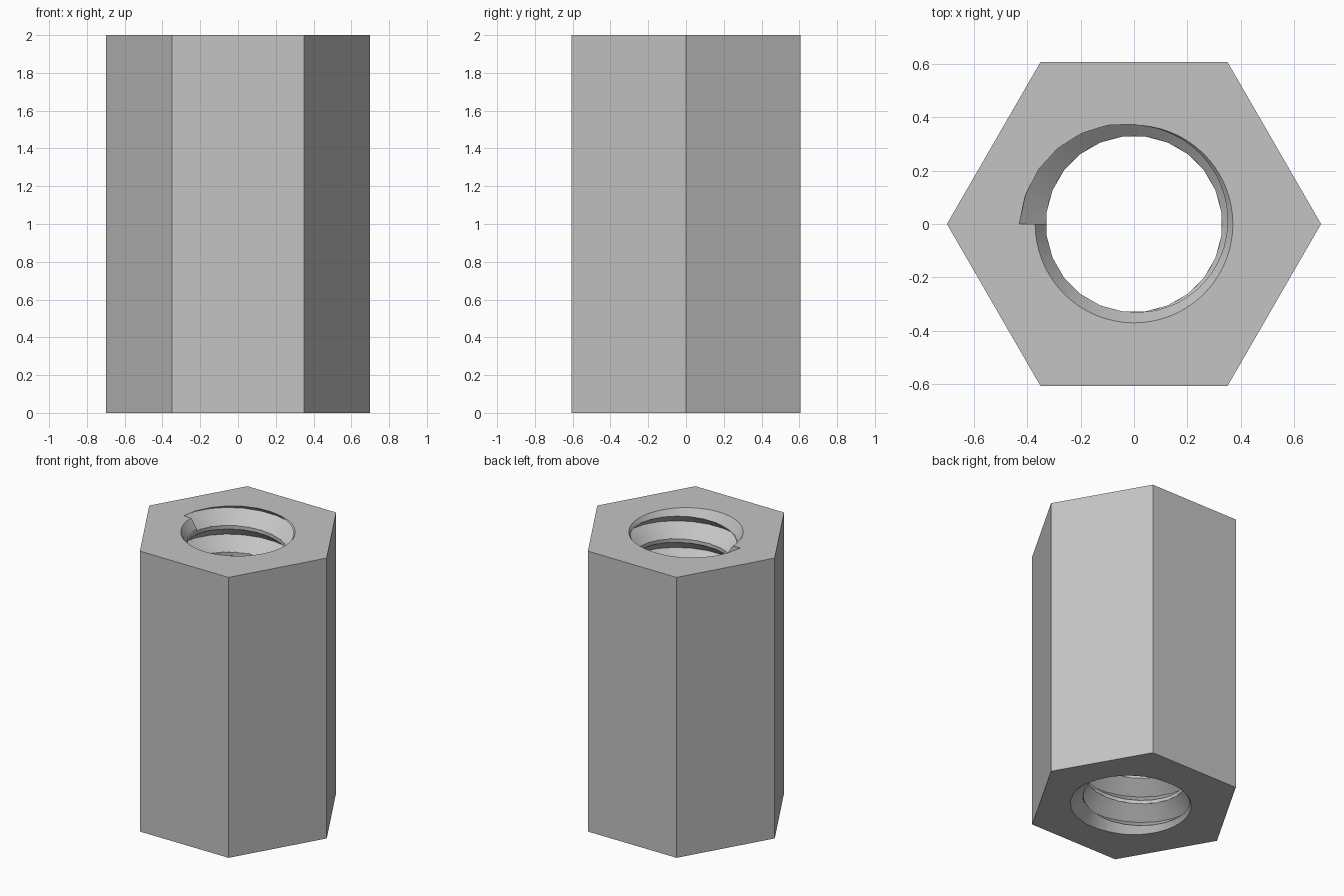
import bpy, bmesh
from math import sin, cos, pi, ceil

HEIGHT = 2.0
BORE, ROOT, RIM = 0.33, 0.43, 0.37      # bore, thread root and chamfer rim radii
PITCH, HALF = 0.19, 0.083               # thread pitch and half the groove mouth
CHAMFER = 0.06
SIDES = 24                              # segments per thread turn

cube = bpy.data.objects.get("Cube")
if cube:
    bpy.data.objects.remove(cube, do_unlink=True)

metal = bpy.data.materials.new("grey_metal")
grey = (0.55, 0.55, 0.55, 1)
metal.use_nodes = True
metal.diffuse_color = grey
for node in metal.node_tree.nodes:
    if node.type == 'BSDF_PRINCIPLED':
        node.inputs["Base Color"].default_value = grey


def loft(name, rings):
    """Closed solid through a list of equal-sized point rings."""
    bm = bmesh.new()
    loops = [[bm.verts.new(p) for p in ring] for ring in rings]
    n = len(loops[0])
    for a, b in zip(loops, loops[1:]):
        for i in range(n):
            j = (i + 1) % n
            bm.faces.new((a[i], a[j], b[j], b[i]))
    bm.faces.new(loops[0])
    bm.faces.new(loops[-1])
    bmesh.ops.recalc_face_normals(bm, faces=bm.faces)
    mesh = bpy.data.meshes.new(name)
    bm.to_mesh(mesh)
    bm.free()
    mesh.materials.append(metal)
    obj = bpy.data.objects.new(name, mesh)
    bpy.context.collection.objects.link(obj)
    return obj


def ring(radius, z, sides, turn=0.0):
    return [(radius * cos(2 * pi * (i + turn) / sides),
             radius * sin(2 * pi * (i + turn) / sides), z) for i in range(sides)]


def frustum(name, sides, r0, z0, r1, z1, turn=0.0):
    return loft(name, [ring(r0, z0, sides, turn), ring(r1, z1, sides, turn)])


# Hexagonal body
body = frustum("hex_standoff", 6, 0.70, 0, 0.70, HEIGHT)

# Straight bore and the chamfer at each mouth
over = 0.05
slope = (RIM - BORE) / CHAMFER
wide, narrow = RIM + over * slope, BORE - over * slope
cutters = [
    frustum("bore_cutter", SIDES, BORE, -0.2, BORE, HEIGHT + 0.2, 0.5),
    frustum("bottom_chamfer_cutter", 72, wide, -over, narrow, CHAMFER + over),
    frustum("top_chamfer_cutter", 72, narrow, HEIGHT - CHAMFER - over, wide, HEIGHT + over),
]

# Right-hand V thread, starting abruptly at the top on the -x side
profile = [(BORE - 0.06, HALF), (BORE, HALF), (ROOT, 0), (BORE, -HALF), (BORE - 0.06, -HALF)]
steps = ceil((HEIGHT + 0.15) / PITCH * SIDES)
rings = []
for s in range(steps + 1):
    angle = pi - 2 * pi * s / SIDES
    z = HEIGHT - PITCH * s / SIDES
    rings.append([(r * cos(angle), r * sin(angle), z + dz) for r, dz in profile])
cutters.append(loft("thread_cutter", rings))

# Cut the body, then discard the cutters
bpy.ops.object.select_all(action='DESELECT')
bpy.context.view_layer.objects.active = body
body.select_set(True)
for cutter in cutters:
    cutter.hide_render = True
    mod = body.modifiers.new(cutter.name, 'BOOLEAN')
    mod.operation = 'DIFFERENCE'
    mod.solver = 'EXACT'
    mod.object = cutter
    bpy.ops.object.modifier_apply(modifier=mod.name)
    bpy.data.objects.remove(cutter, do_unlink=True)

bpy.ops.object.shade_smooth_by_angle(angle=pi / 6)
